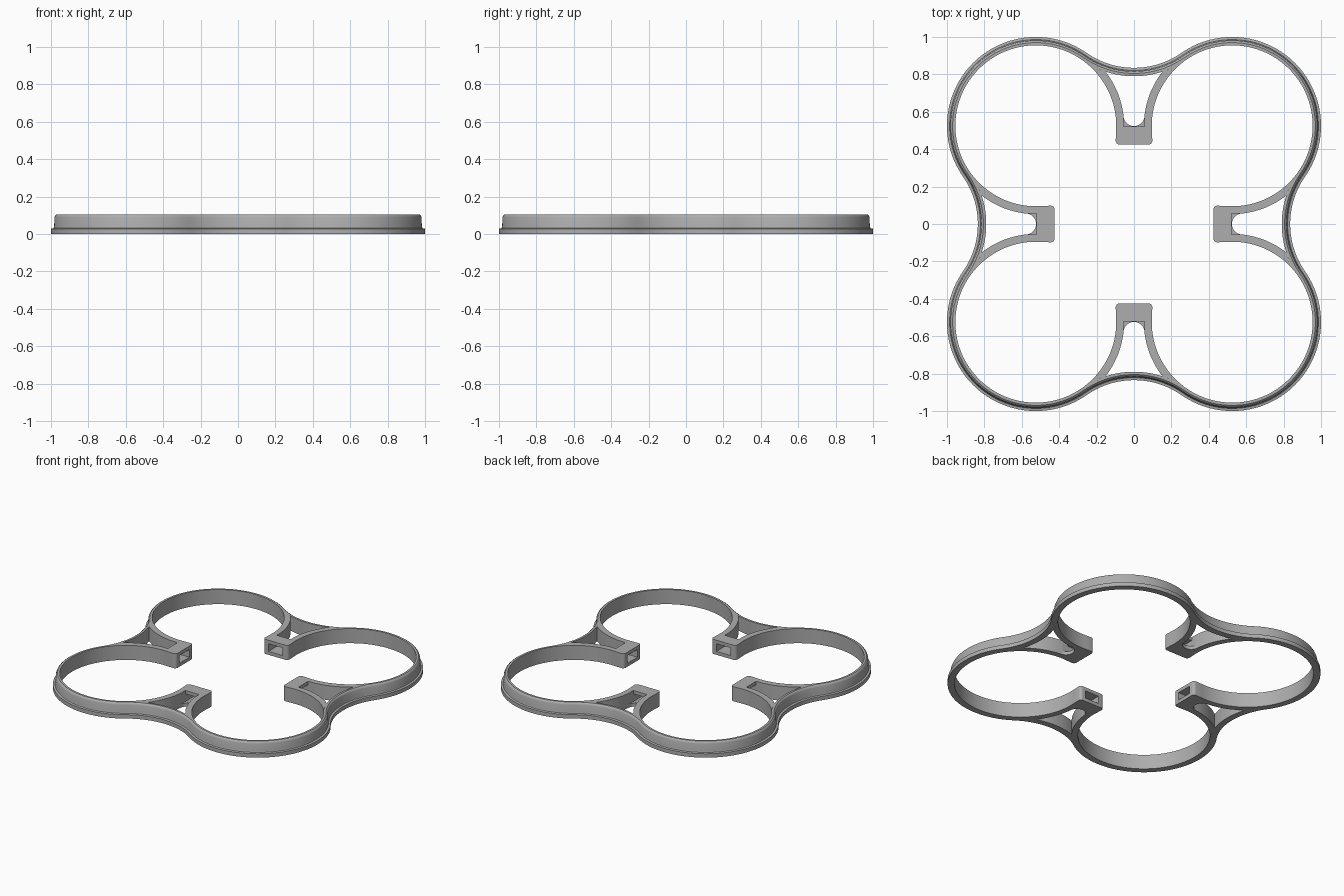
import bpy, bmesh, math
from mathutils import Vector, Matrix

cube = bpy.data.objects.get("Cube")
if cube:
    bpy.data.objects.remove(cube, do_unlink=True)

grey = bpy.data.materials.new("plain grey")
grey.use_nodes = True
grey.diffuse_color = (0.42, 0.42, 0.42, 1)
grey.node_tree.nodes["Principled BSDF"].inputs["Base Color"].default_value = grey.diffuse_color

HEIGHT = 0.105
LOBE = Vector((0.525, 0.525))     # centre of one round opening
R_IN = 0.43                       # radius of the opening
R_ARM = 0.472                     # outer radius of the arm strip
WAIST = 0.79                      # inside of the rim between two openings
gap = WAIST - LOBE.y
R_WAIST = (LOBE.x**2 + gap**2 - R_IN**2) / (2 * (R_IN - gap))
BEND = Vector((0, WAIST + R_WAIST))
TANGENT = math.atan2(BEND.y - LOBE.y, BEND.x - LOBE.x)


def ray(a):
    return Vector((math.cos(a), math.sin(a)))


def spread(a, b, n):
    return [a + (b - a) * i / n for i in range(n + 1)]


def make_object(name, bm):
    bmesh.ops.recalc_face_normals(bm, faces=bm.faces)
    mesh = bpy.data.meshes.new(name)
    bm.to_mesh(mesh)
    bm.free()
    mesh.materials.append(grey)
    obj = bpy.data.objects.new(name, mesh)
    bpy.context.collection.objects.link(obj)
    return obj


def smooth(obj):
    bpy.ops.object.select_all(action="DESELECT")
    obj.select_set(True)
    bpy.context.view_layer.objects.active = obj
    bpy.ops.object.shade_smooth_by_angle(angle=math.radians(35))


def prism(name, outline, z0, z1):
    bm = bmesh.new()
    base = bm.faces.new([bm.verts.new((p[0], p[1], z0)) for p in outline])
    top = bmesh.ops.extrude_face_region(bm, geom=[base])["geom"]
    verts = [g for g in top if isinstance(g, bmesh.types.BMVert)]
    bmesh.ops.translate(bm, verts=verts, vec=(0, 0, z1 - z0))
    return make_object(name, bm)


# Outer rim: flanged profile swept around the four-lobed path
path = []
for q in range(4):
    turn = Matrix.Rotation(q * math.pi / 2, 2)
    for a in spread(math.pi / 2 - TANGENT, TANGENT, 56)[:-1]:
        path.append((turn @ (LOBE + ray(a) * R_IN), turn @ ray(a)))
    for a in spread(TANGENT, math.pi - TANGENT, 24)[:-1]:
        path.append((turn @ (BEND - ray(a) * R_WAIST), turn @ ray(a)))

profile = [(0, 0), (0.045, 0), (0.045, 0.028), (0.031, 0.031), (0.028, 0.045),
           (0.026, 0.09), (0.022, 0.1), (0.015, HEIGHT), (0, HEIGHT)]
bm = bmesh.new()
rings = [[bm.verts.new((*(p + n * d), z)) for d, z in profile] for p, n in path]
for i, ring in enumerate(rings):
    after = rings[(i + 1) % len(rings)]
    for j in range(len(profile)):
        k = (j + 1) % len(profile)
        bm.faces.new((ring[j], after[j], after[k], ring[k]))
smooth(make_object("outer_rim", bm))


# Arm: two curved strips meeting in a socket block
def strip_radius(a):
    v, n = LOBE - BEND, ray(a)
    b = v.dot(n)
    disc = b * b - v.length_squared + R_WAIST**2
    return min(R_ARM, -b - math.sqrt(disc)) if disc > 0 else R_ARM


HALF, END, ROUND = 0.098, 0.425, 0.02
U_Y = 0.58
u_angle = math.pi - math.asin((U_Y - LOBE.y) / R_ARM)
u_radius = LOBE.x + R_ARM * math.cos(u_angle)

side = [LOBE + ray(a) * R_IN for a in spread(TANGENT, math.radians(185), 32)]
corner = Vector((HALF - ROUND, END + ROUND))
side += [corner + ray(a) * ROUND for a in spread(0, -math.pi / 2, 6)]
slot = [LOBE + ray(a) * strip_radius(a) for a in spread(TANGENT, u_angle, 48)[1:]]
u_turn = [Vector((0, U_Y)) + ray(a) * u_radius for a in spread(0, -math.pi, 16)[1:-1]]


def mirrored(points):
    return [Vector((-p.x, p.y)) for p in reversed(points)]


outline = side + mirrored(side) + list(reversed(mirrored(slot))) + u_turn[::-1] + slot[::-1]
arm = prism("arm_back", outline, 0, HEIGHT)


# Square notch in the top and socket hole through the block
def cut_box(y0, y1, z0, z1):
    w = 0.055
    box = prism("cutter", [(-w, y0), (w, y0), (w, y1), (-w, y1)], z0, z1)
    box.hide_render = True
    mod = arm.modifiers.new("cut", "BOOLEAN")
    mod.operation, mod.solver, mod.object = "DIFFERENCE", "EXACT", box
    return box


cutters = [cut_box(0.52, 0.6, 0.025, 0.2), cut_box(0.35, 0.56, 0.0251, 0.08)]
bpy.context.view_layer.update()
result = bpy.data.meshes.new_from_object(arm.evaluated_get(bpy.context.evaluated_depsgraph_get()))
arm.modifiers.clear()
arm.data = result
for box in cutters:
    bpy.data.objects.remove(box, do_unlink=True)
smooth(arm)

# Repeat the arm on the other three sides
for q, name in enumerate(("arm_right", "arm_front", "arm_left"), 1):
    copy = bpy.data.objects.new(name, arm.data)
    copy.rotation_euler.z = q * math.pi / 2
    bpy.context.collection.objects.link(copy)
